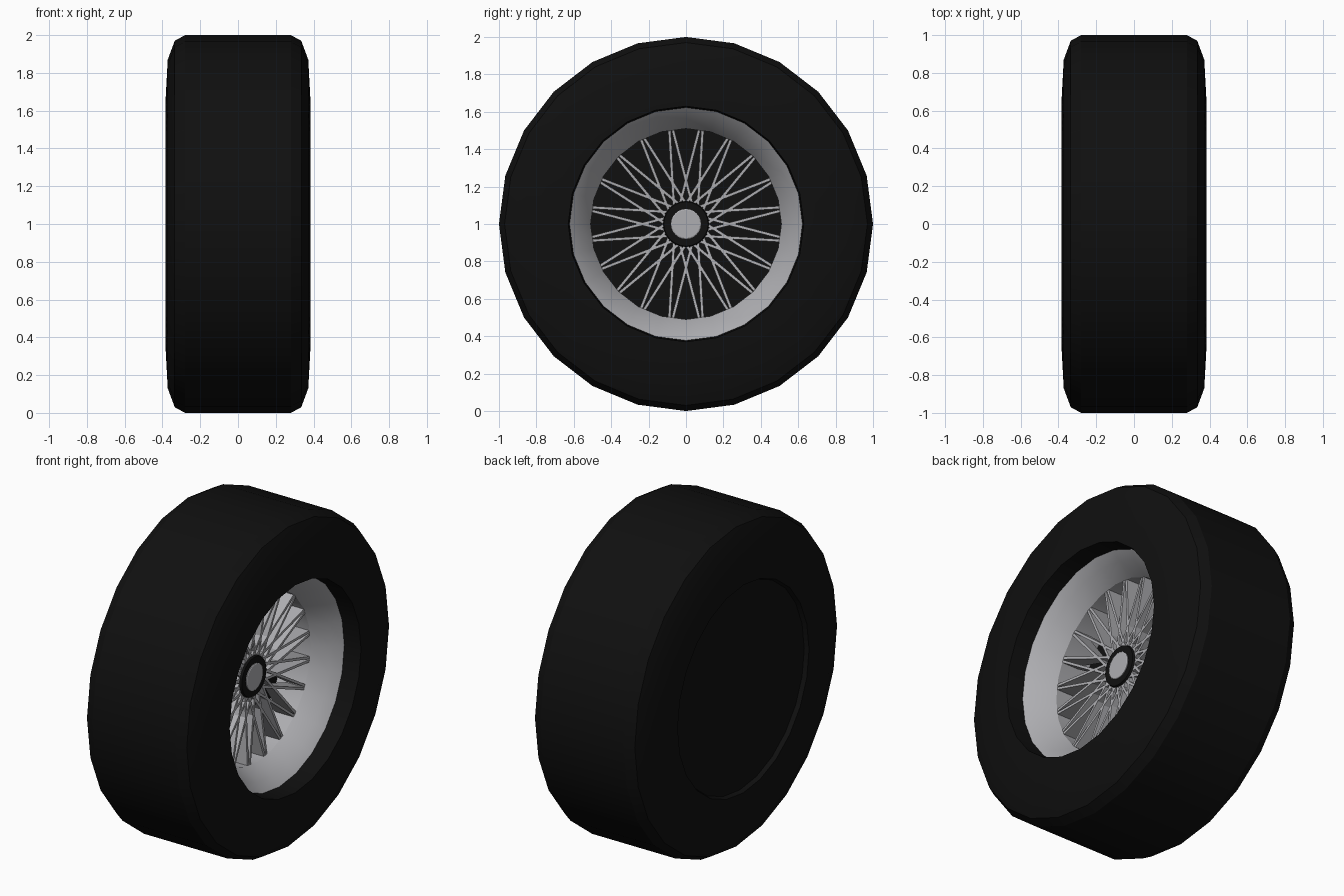
import bpy, bmesh, math
from mathutils import Vector

cube = bpy.data.objects.get("Cube")
if cube:
    bpy.data.objects.remove(cube, do_unlink=True)

SEGMENTS = 24


def material(name, colour):
    m = bpy.data.materials.new(name)
    m.use_nodes = True
    m.diffuse_color = (*colour, 1)
    bsdf = next(n for n in m.node_tree.nodes if n.type == 'BSDF_PRINCIPLED')
    bsdf.inputs["Base Color"].default_value = (*colour, 1)
    return m


rubber = material("black rubber", (0.005, 0.005, 0.005))
metal = material("silver metal", (0.42, 0.42, 0.44))


def finish(bm, name, mat, smooth=True):
    me = bpy.data.meshes.new(name)
    bm.to_mesh(me)
    bm.free()
    ob = bpy.data.objects.new(name, me)
    bpy.context.collection.objects.link(ob)
    me.materials.append(mat)
    if smooth:
        bpy.ops.object.select_all(action='DESELECT')
        ob.select_set(True)
        bpy.context.view_layer.objects.active = ob
        bpy.ops.object.shade_smooth_by_angle(angle=math.radians(25))
    return ob


def lathe(name, profile, mat):
    """Spin (x, radius) points around the wheel axle."""
    bm = bmesh.new()
    rings = []
    for x, r in profile:
        angles = [2 * math.pi * i / SEGMENTS for i in range(SEGMENTS)]
        rings.append([bm.verts.new((x, r * math.cos(t), 1 + r * math.sin(t)))
                      for t in angles])
    for a, b in zip(rings, rings[1:]):
        for i in range(SEGMENTS):
            j = (i + 1) % SEGMENTS
            bm.faces.new((a[i], a[j], b[j], b[i]))
    bmesh.ops.remove_doubles(bm, verts=bm.verts, dist=1e-5)
    return finish(bm, name, mat)


# Tyre with its closed, slightly recessed back
lathe("tyre", [(-0.36, 0), (-0.36, 0.62), (-0.385, 0.63), (-0.372, 0.87),
               (-0.335, 0.97), (-0.28, 1), (0.28, 1), (0.335, 0.97),
               (0.372, 0.87), (0.385, 0.63), (0.27, 0.622)], rubber)

# Rim lip, cone and barrel
lathe("rim", [(0.28, 0.625), (0.23, 0.57), (0.13, 0.51), (-0.06, 0.51)], metal)

# Dark plate behind the spokes
lathe("rim_back_plate", [(-0.055, 0.515), (-0.055, 0)], rubber)

# Hub and cap
lathe("hub", [(-0.055, 0.11), (0.09, 0.125), (0.108, 0.118), (0.108, 0)], rubber)
lathe("hub_cap", [(0.10, 0.08), (0.113, 0.08), (0.116, 0.075), (0.116, 0)], metal)

# Crossed blade spokes that deepen towards the rim
PAIRS, SWEEP, HALF = 20, math.radians(24), 0.0075
bm = bmesh.new()
for k in range(PAIRS):
    for side in (-1, 1):
        outer = 2 * math.pi * (k + 0.5) / PAIRS + side * math.radians(1)
        inner = outer + side * SWEEP
        p_in = Vector((0, math.cos(inner), math.sin(inner))) * 0.115
        p_out = Vector((0, math.cos(outer), math.sin(outer))) * 0.512
        across = (p_out - p_in).cross(Vector((1, 0, 0))).normalized() * HALF
        edge = [(p_in, 0.06), (p_out, 0.01), (p_out, 0.13), (p_in, 0.095)]
        loops = [[bm.verts.new(p + s * across + Vector((x, 0, 1))) for p, x in edge]
                 for s in (-1, 1)]
        bm.faces.new(loops[0])
        bm.faces.new(loops[1][::-1])
        for i in range(4):
            j = (i + 1) % 4
            bm.faces.new((loops[0][j], loops[0][i], loops[1][i], loops[1][j]))
bmesh.ops.recalc_face_normals(bm, faces=bm.faces)
finish(bm, "spokes", metal, smooth=False)
